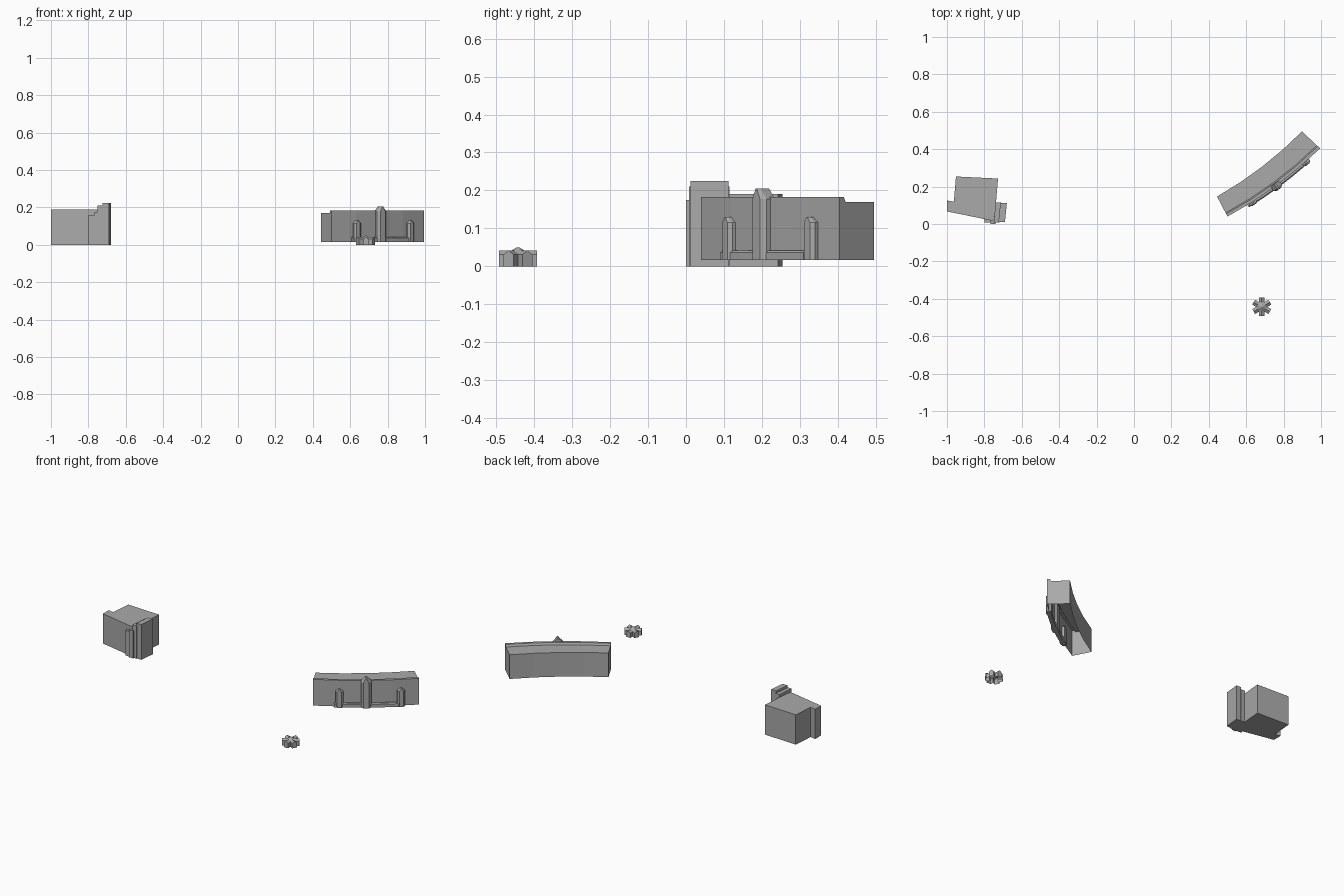
import bpy, bmesh, math
from mathutils import Vector

cube = bpy.data.objects.get("Cube")
if cube:
    bpy.data.objects.remove(cube)

stone = bpy.data.materials.new("grey_stone")
stone.use_nodes = True
stone.diffuse_color = (0.4, 0.4, 0.4, 1)
stone.node_tree.nodes["Principled BSDF"].inputs["Base Color"].default_value = (0.4, 0.4, 0.4, 1)


def loft(name, rings, start_cap=True, end_cap=True, open_side=None):
    """Skin equal rings of points; open_side is a ring edge left without faces."""
    bm = bmesh.new()
    rows = [[bm.verts.new(p) for p in ring] for ring in rings]
    n = len(rows[0])
    for a, b in zip(rows, rows[1:]):
        for i in range(n):
            if i != open_side:
                j = (i + 1) % n
                bm.faces.new((a[i], a[j], b[j], b[i]))
    if start_cap:
        bm.faces.new(rows[0])
    if end_cap:
        bm.faces.new(rows[-1])
    bmesh.ops.recalc_face_normals(bm, faces=bm.faces)
    mesh = bpy.data.meshes.new(name)
    bm.to_mesh(mesh)
    bm.free()
    mesh.materials.append(stone)
    obj = bpy.data.objects.new(name, mesh)
    bpy.context.collection.objects.link(obj)
    return obj


def prism(name, outline, z0, z1):
    return loft(name, [[(x, y, z) for x, y in outline] for z in (z0, z1)])


# Block building with a short wing on its left side
prism("block_body", [(-0.952, 0.254), (-0.727, 0.243), (-0.74, 0.09), (-0.75, 0.02),
                     (-0.77, 0.02), (-0.963, 0.06), (-0.963, 0.12)], 0, 0.19)
prism("block_wing", [(-1, 0.126), (-0.955, 0.118), (-0.955, 0.058), (-1, 0.067)], 0, 0.19)

# Stepped slabs rising beside the block
slabs = [(-0.795, -0.74, 0.008, 0.06, 0.16), (-0.762, -0.735, 0, 0.09, 0.175),
         (-0.745, -0.715, 0.008, 0.115, 0.21), (-0.72, -0.685, 0.012, 0.112, 0.225)]
for k, (x0, x1, y0, y1, h) in enumerate(slabs):
    corners = [(x0, y0), (x1, y0), (x1, y1), (x0, y1)]
    prism(f"stepped_slab_{k + 1}", [(x + 0.1 * (y - 0.06), y) for x, y in corners], 0, h)


# Curved hall: front and back edges are shallow arcs
def arc(a, b, bow, t):
    a, b = Vector(a), Vector(b)
    d = (b - a).normalized()
    return a.lerp(b, t) + Vector((d.y, -d.x)) * bow * 4 * t * (1 - t)


def front(t):
    return arc((0.5, 0.04), (0.995, 0.404), 0.022, t)


def back(t):
    return arc((0.444, 0.147), (0.898, 0.495), 0.02, t)


section = [(0, 0.016), (0, 0.183), (0.13, 0.183), (0.18, 0.17), (1, 0.17), (1, 0.016)]
STEPS = 4
rings = []
for i in range(STEPS + 1):
    t = i / STEPS
    rings.append([(*front(t).lerp(back(t), f), z) for f, z in section])
loft("curved_hall", rings, open_side=len(section) - 1)

# Plinth along the foot of the hall
rings = []
for i in range(STEPS + 1):
    t = 0.2 + 0.6 * i / STEPS
    p = front(t)
    n = (p - back(t)).normalized()
    rings.append([(*(p + n * d), z) for d, z in
                  [(-0.01, 0.016), (0.014, 0.016), (0.014, 0.036), (0.008, 0.041), (-0.01, 0.041)]])
loft("plinth", rings)


# Pointed buttresses on the hall front
def buttress(name, t, width, shoulder, peak, depth):
    p = front(t)
    along = (front(t + 0.01) - front(t - 0.01)).normalized()
    out = Vector((along.y, -along.x))
    rings = []
    for d, s in ((-0.015, 1), (depth * 0.5, 1), (depth, 0.55)):
        w = width / 2 * s
        outline = [(-w, 0.016), (w, 0.016), (w, shoulder), (0.15 * w, peak),
                   (-0.15 * w, peak), (-w, shoulder)]
        rings.append([(*(p + out * d + along * u), z) for u, z in outline])
    loft(name, rings)


buttress("left_buttress", 0.25, 0.045, 0.115, 0.13, 0.018)
buttress("centre_buttress", 0.5, 0.06, 0.178, 0.205, 0.024)
buttress("right_buttress", 0.83, 0.045, 0.115, 0.13, 0.018)

# Small star-shaped pavilion: six gabled arms, hollow below
cx, cy = 0.683, -0.443
for k in range(6):
    a = math.radians(90 + 60 * k)
    d, s = Vector((math.cos(a), math.sin(a))), Vector((-math.sin(a), math.cos(a)))
    gable = [(-0.015, 0), (-0.015, 0.031), (0, 0.042), (0.015, 0.031), (0.015, 0)]
    rings = [[(*(Vector((cx, cy)) + d * r + s * u), z) for u, z in gable]
             for r in (0.022, 0.05)]
    loft(f"pavilion_arm_{k + 1}", rings, start_cap=False, open_side=4)

# Pointed cap over the middle of the pavilion
rings = []
for r, z in ((0.03, 0.034), (0.003, 0.05)):
    rings.append([(cx + r * math.cos(math.radians(30 + 60 * k)),
                   cy + r * math.sin(math.radians(30 + 60 * k)), z) for k in range(6)])
loft("pavilion_cap", rings, start_cap=False)
